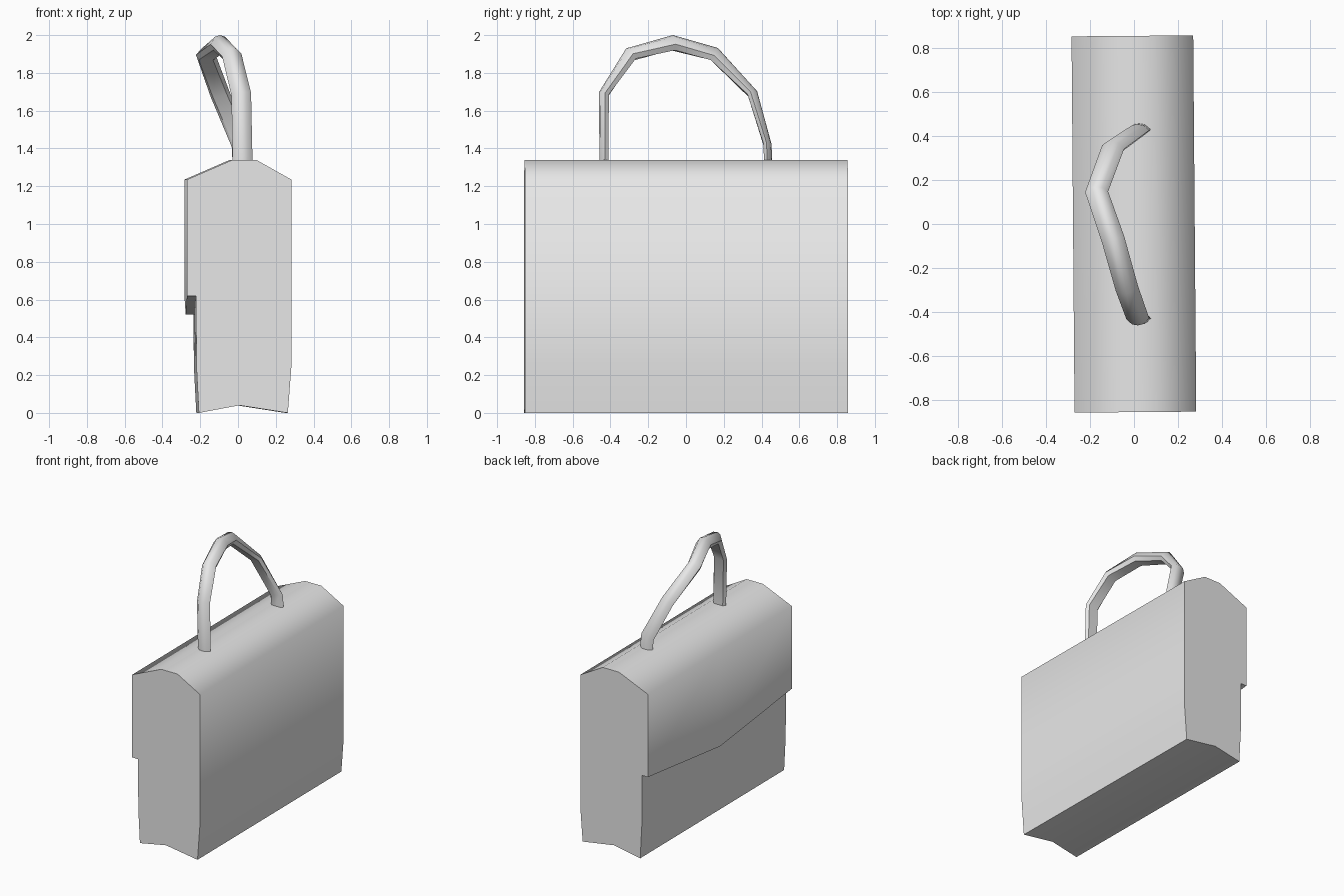
import bpy, bmesh, math
from mathutils import Vector

cube = bpy.data.objects.get("Cube")
if cube:
    bpy.data.objects.remove(cube, do_unlink=True)

# Single plain grey for the whole bag
grey = bpy.data.materials.new("plain_grey")
grey.use_nodes = True
grey.diffuse_color = (0.8, 0.8, 0.8, 1)
grey.node_tree.nodes["Principled BSDF"].inputs["Base Color"].default_value = (0.8, 0.8, 0.8, 1)


def loft(name, rings, smooth_angle):
    """Skin a list of equal-length closed rings and cap both ends."""
    bm = bmesh.new()
    loops = [[bm.verts.new(p) for p in ring] for ring in rings]
    for a, b in zip(loops, loops[1:]):
        for i in range(len(a)):
            j = (i + 1) % len(a)
            bm.faces.new((a[i], a[j], b[j], b[i]))
    bm.faces.new(loops[0])
    bm.faces.new(loops[-1][::-1])
    bmesh.ops.recalc_face_normals(bm, faces=bm.faces[:])
    mesh = bpy.data.meshes.new(name)
    bm.to_mesh(mesh)
    bm.free()
    mesh.materials.append(grey)
    obj = bpy.data.objects.new(name, mesh)
    bpy.context.collection.objects.link(obj)
    bpy.ops.object.select_all(action='DESELECT')
    obj.select_set(True)
    bpy.context.view_layer.objects.active = obj
    bpy.ops.object.shade_smooth_by_angle(angle=math.radians(smooth_angle))
    return obj


# Bag body with overlapping flap; the flap edge dips at the middle
def body_ring(y, flap_z):
    profile = [(-0.214, 0), (0, 0.04), (0.257, 0), (0.276, 0.25),
               (0.276, 1.235), (0.093, 1.338), (-0.04, 1.338),
               (-0.277, 1.235), (-0.277, flap_z), (-0.229, flap_z),
               (-0.227, 0.25)]
    return [(x, y, z) for x, z in profile]


body = loft("bag_body", [body_ring(-0.855, 0.62), body_ring(0, 0.52),
                         body_ring(0.855, 0.62)], 68)
body.rotation_euler.z = 0.008

# Handle: leaning arch, wide and slim, rounded outside and flat inside
path = [(0.025, -0.435, 1.30), (0.017, -0.435, 1.69), (-0.033, -0.295, 1.90),
        (-0.095, -0.07, 1.96), (-0.17, 0.15, 1.90), (-0.095, 0.354, 1.69),
        (0.018, 0.432, 1.42), (0.025, 0.436, 1.30)]
thickness = [0.046, 0.054, 0.074, 0.08, 0.074, 0.052, 0.042, 0.044]
section = [(-0.5, -0.1), (-0.25, 0.4), (0, 0.5), (0.25, 0.4),
           (0.5, -0.1), (0.36, -0.5), (-0.36, -0.5)]
width = 0.105
points = [Vector(p) for p in path]
rings = []
for i, p in enumerate(points):
    before = (p - points[max(i - 1, 0)]).normalized()
    after = (points[min(i + 1, len(points) - 1)] - p).normalized()
    tangent = (before + after).normalized()
    side = Vector((1, 0, 0))
    side = (side - tangent * side.dot(tangent)).normalized()
    outward = side.cross(tangent)
    rings.append([p + side * u * width + outward * v * thickness[i]
                  for u, v in section])
loft("handle", rings, 50)
